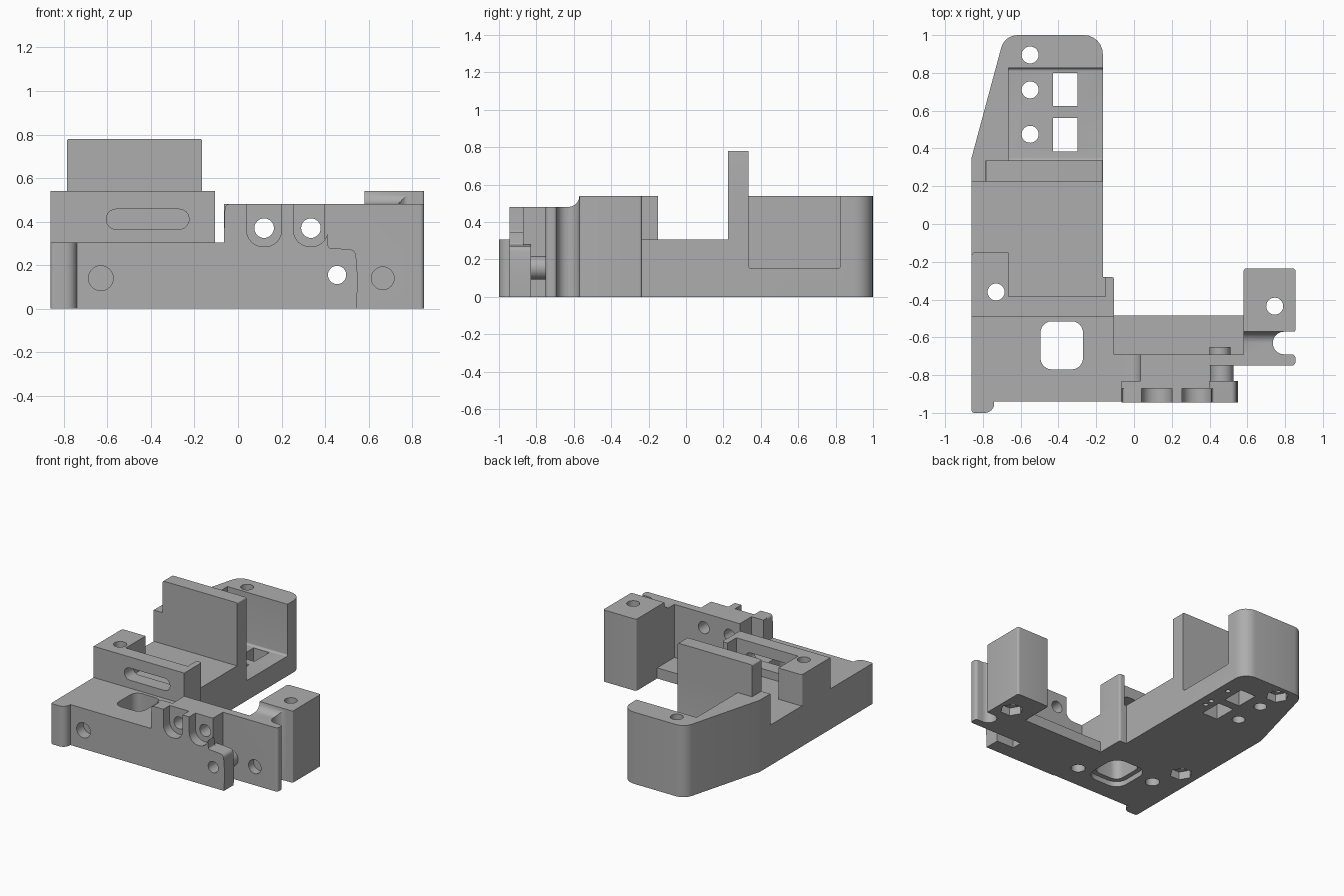
import bpy, bmesh, math
from mathutils import Vector

if "Cube" in bpy.data.objects:
    bpy.data.objects.remove(bpy.data.objects["Cube"])

grey = bpy.data.materials.new("plain grey")
grey.diffuse_color = (0.42, 0.42, 0.42, 1)
grey.use_nodes = True
grey.node_tree.nodes["Principled BSDF"].inputs["Base Color"].default_value = grey.diffuse_color


def rounded(pts, n=6):
    """Outline from (u, v, radius) corners, replacing radii with arcs."""
    out = []
    for i, p in enumerate(pts):
        c = Vector(p[:2])
        r = p[2] if len(p) > 2 else 0
        if not r:
            out.append(c)
            continue
        a = (Vector(pts[i - 1][:2]) - c).normalized()
        b = (Vector(pts[(i + 1) % len(pts)][:2]) - c).normalized()
        half = a.angle(b) / 2
        mid = c + (a + b).normalized() * (r / math.sin(half))
        s, e = c + a * (r / math.tan(half)) - mid, c + b * (r / math.tan(half)) - mid
        for k in range(n + 1):
            t = k / n
            w = math.pi - 2 * half
            out.append(mid + (s * math.sin((1 - t) * w) + e * math.sin(t * w)) / math.sin(w))
    return out


def prism(name, pts, lo, hi, axis='z'):
    """Extrude an outline along z (outline in x,y), y (x,z) or x (y,z)."""
    place = {'z': lambda u, v, h: (u, v, h), 'y': lambda u, v, h: (u, h, v),
             'x': lambda u, v, h: (h, u, v)}[axis]
    bm = bmesh.new()
    low = [bm.verts.new(place(p[0], p[1], lo)) for p in pts]
    top = [bm.verts.new(place(p[0], p[1], hi)) for p in pts]
    bm.faces.new(low)
    bm.faces.new(top)
    for i in range(len(pts)):
        j = (i + 1) % len(pts)
        bm.faces.new((low[i], low[j], top[j], top[i]))
    bmesh.ops.recalc_face_normals(bm, faces=bm.faces)
    me = bpy.data.meshes.new(name)
    bm.to_mesh(me)
    bm.free()
    me.materials.append(grey)
    ob = bpy.data.objects.new(name, me)
    bpy.context.collection.objects.link(ob)
    return ob


def rect(x0, x1, y0, y1, r=0):
    return rounded([(x0, y0, r), (x1, y0, r), (x1, y1, r), (x0, y1, r)])


def circle(x, y, r, n=32):
    return [(x + r * math.cos(2 * math.pi * k / n), y + r * math.sin(2 * math.pi * k / n))
            for k in range(n)]


def cut(part, *shapes):
    """Subtract prisms given as (outline, lo, hi, axis)."""
    for shape in shapes:
        tool = prism("cutter", *shape)
        tool.hide_render = True
        mod = part.modifiers.new("cut", 'BOOLEAN')
        mod.operation, mod.solver, mod.object = 'DIFFERENCE', 'EXACT', tool
        bpy.context.view_layer.objects.active = part
        bpy.ops.object.modifier_apply(modifier=mod.name)
        bpy.data.objects.remove(tool)


def screw(x, y):
    """Through hole with a hexagonal nut pocket underneath."""
    return [(circle(x, y, 0.045), -0.1, 1, 'z'), (circle(x, y, 0.08, 6), -0.1, 0.06, 'z')]


DECK = 0.305

# Front deck and floor, with the locating lip at the front left
base = prism("base_deck", rounded([
    (-0.86, -1, 0.015), (-0.74, -1, 0.05), (-0.74, -0.94), (-0.065, -0.94), (-0.065, -0.69),
    (-0.105, -0.69), (-0.105, -0.28, 0.015), (-0.165, -0.28), (-0.165, 0.225), (-0.86, 0.225)]),
    0, DECK)
cut(base, *screw(-0.73, -0.36),
    (rect(-0.495, -0.27, -0.77, -0.515, 0.06), -0.1, 1, 'z'),
    (rect(-0.53, -0.235, -0.805, -0.48, 0.09), -0.1, 0.04, 'z'),
    (circle(-0.65, -0.575, 0.05), -0.1, 0.12, 'z'),
    (circle(-0.13, -0.76, 0.05), -0.1, 0.12, 'z'),
    (circle(-0.63, 0.14, 0.057), -1.1, -0.86, 'y'))

# Slotted rail with the left screw post and right stub
rail = prism("slotted_rail", rounded([
    (-0.86, -0.49), (-0.105, -0.49), (-0.105, -0.28, 0.015), (-0.15, -0.28), (-0.15, -0.385),
    (-0.665, -0.385), (-0.665, -0.15), (-0.86, -0.15, 0.02)]), DECK, 0.54)
cut(rail, (circle(-0.73, -0.36, 0.045), 0, 1, 'z'),
    (rect(-0.605, -0.225, 0.365, 0.457, 0.045), -0.6, -0.3, 'y'))

# Tapered rear block with an open-sided recess
rear = prism("rear_block", rounded([
    (-0.86, 0.225), (-0.165, 0.225), (-0.165, 1, 0.1), (-0.685, 1, 0.09), (-0.86, 0.35, 0.05)]),
    0, 0.54)
cut(rear, (rounded([(0.335, 0.15, 0.015), (0.825, 0.15, 0.015), (0.825, 0.7), (0.335, 0.7)]),
           -0.665, 0, 'x'),
    *screw(-0.55, 0.895),
    (circle(-0.55, 0.71, 0.045), -0.1, 0.3, 'z'), (circle(-0.55, 0.475, 0.045), -0.1, 0.3, 'z'),
    (rect(-0.43, -0.30, 0.625, 0.80), -0.1, 0.3, 'z'),
    (rect(-0.43, -0.30, 0.385, 0.56), -0.1, 0.3, 'z'),
    (circle(-0.24, 0.49, 0.018, 16), -0.1, 0.06, 'z'),
    (circle(-0.24, 0.55, 0.018, 16), -0.1, 0.06, 'z'),
    (circle(-0.24, 0.73, 0.018, 16), -0.1, 0.06, 'z'))

# Tall divider wall
prism("divider_wall", rounded([(-0.785, 0.54), (-0.165, 0.54), (-0.165, 0.78, 0.01),
                               (-0.785, 0.78, 0.01)]), 0.225, 0.335, 'y')

# Front cheek with two U-shaped cradles and a low right ear
cheek = prism("front_cheek", rounded([
    (-0.065, 0), (0.545, 0), (0.55, 0.14), (0.54, 0.27, 0.03), (0.415, 0.28, 0.01),
    (0.40, 0.48), (-0.06, 0.48, 0.02), (-0.065, DECK)]), -0.945, -0.87, 'y')
cut(cheek,
    (rounded([(0.04, 0.285, 0.075), (0.2, 0.285, 0.075), (0.2, 0.6), (0.04, 0.6)]),
     -1.1, -0.8, 'y'),
    (rounded([(0.255, 0.285, 0.075), (0.41, 0.285, 0.075), (0.42, 0.6), (0.255, 0.6)]),
     -1.1, -0.8, 'y'),
    (circle(0.455, 0.155, 0.042), -1.1, -0.6, 'y'))
ear = prism("ear_backing", rounded([(0.40, 0), (0.545, 0), (0.55, 0.14), (0.54, 0.27, 0.03),
                                    (0.40, 0.28)]), -0.87, -0.83, 'y')
cut(ear, (circle(0.455, 0.155, 0.042), -1.1, -0.6, 'y'))

# Thick wall behind the cradles, with a step next to the deck
wall = prism("cradle_wall", [(-0.065, -0.87), (0.40, -0.87), (0.40, -0.69), (-0.065, -0.69)],
             0, 0.48)
cut(wall, (rounded([(-0.2, DECK), (0.035, DECK, 0.06), (0.035, 0.6), (-0.2, 0.6)]),
           -0.83, -0.5, 'y'),
    (circle(0.12, 0.37, 0.045), -1.1, -0.5, 'y'), (circle(0.335, 0.37, 0.045), -1.1, -0.5, 'y'))

# Tube between the ear and the side plate, and its stub behind
for name, r, y0, y1 in (("ear_tube", 0.062, -0.83, -0.75), ("tube_stub", 0.055, -0.69, -0.65)):
    tube = prism(name, circle(0.465, 0.155, r) if r > 0.06 else circle(0.455, 0.155, r), y0, y1, 'y')
    cut(tube, (circle(0.455, 0.155, 0.042), -1.1, -0.5, 'y'))

# Side plate
plate = prism("side_plate", rounded([(0.40, -0.75), (0.855, -0.75, 0.02), (0.855, -0.69, 0.02),
                                     (0.40, -0.69)]), 0, 0.48)
cut(plate, (circle(0.455, 0.155, 0.042), -1.1, -0.5, 'y'),
    (circle(0.665, 0.14, 0.052), -1.1, -0.5, 'y'))

# Neck joining plate and right post: sloped top, rounded upright groove
neck = prism("post_neck", [(-0.69, 0), (-0.57, 0), (-0.57, 0.54)] +
             [(-0.63 + 0.06 * math.cos(a), 0.54 - 0.06 * math.sin(a))
              for a in (0.3, 0.6, 0.9, 1.2, 1.5)] + [(-0.69, 0.48)], 0.58, 0.84, 'x')
cut(neck, (rect(0.735, 1.1, -0.69, -0.57, 0.059), -0.1, 1, 'z'))

# Right screw post
post = prism("right_post", rounded([(0.58, -0.57), (0.855, -0.57, 0.01), (0.855, -0.235, 0.015),
                                    (0.58, -0.235, 0.015)]), 0, 0.54)
cut(post, *screw(0.745, -0.435))

# Thin floor shelf behind the cradle wall
prism("floor_shelf", rect(-0.105, 0.58, -0.69, -0.485), 0, 0.08)

# Keep edges crisp while smoothing the arcs
for ob in bpy.context.scene.objects:
    ob.select_set(True)
bpy.context.view_layer.objects.active = base
bpy.ops.object.shade_smooth_by_angle(angle=math.radians(30))
